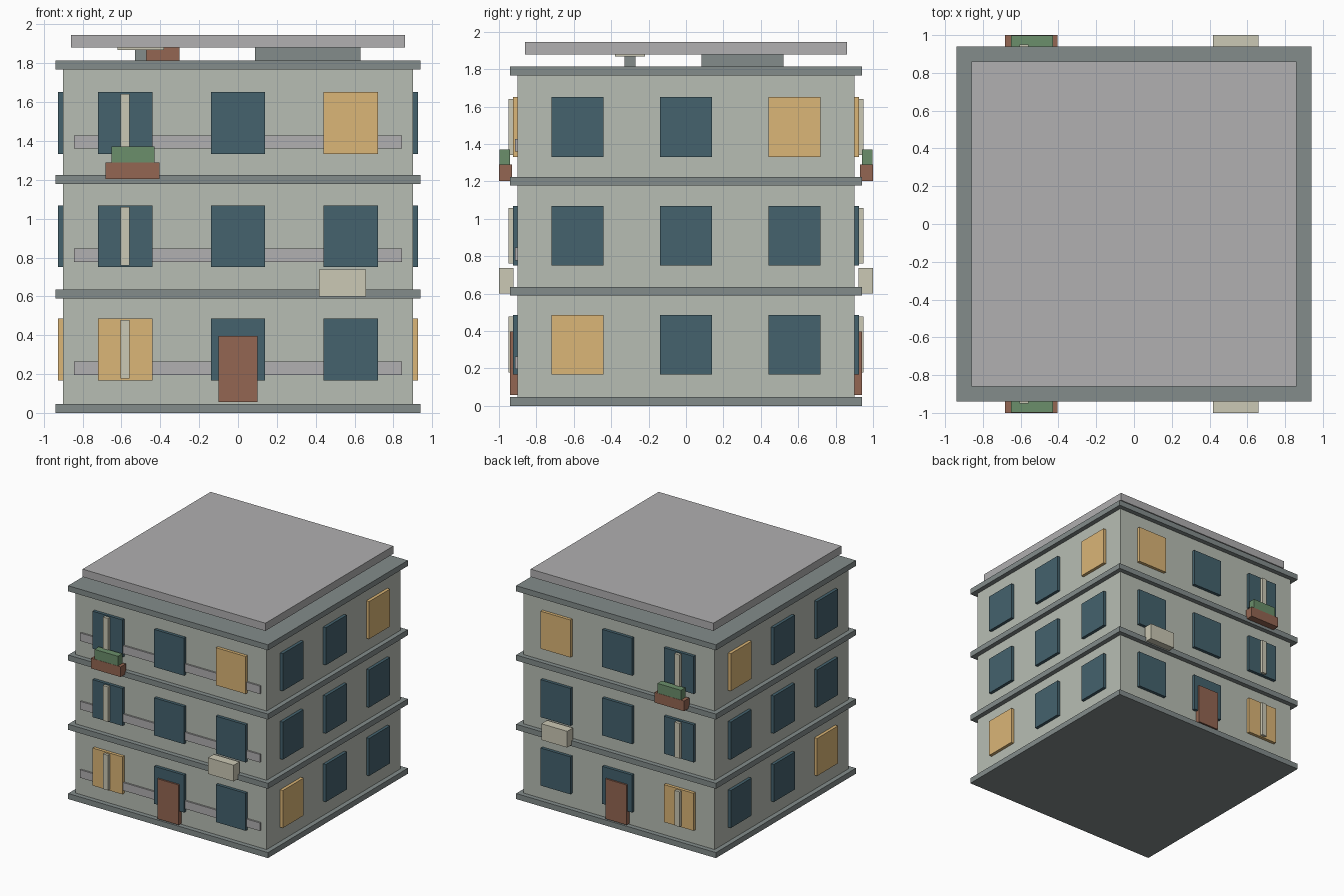
import bpy

if "Cube" in bpy.data.objects:
    bpy.data.objects.remove(bpy.data.objects["Cube"])


def material(name, r, g, b):
    m = bpy.data.materials.new(name)
    m.diffuse_color = tuple((c / 255) ** 2.2 for c in (r, g, b)) + (1,)
    m.use_nodes = True
    m.node_tree.nodes["Principled BSDF"].inputs["Base Color"].default_value = m.diffuse_color
    return m


WALL = material("pale_wall", 182, 188, 178)
TRIM = material("slate_trim", 130, 139, 138)
GREY = material("roof_grey", 175, 174, 175)
GLASS = material("dark_glass", 70, 98, 109)
LIT = material("lit_glass", 218, 180, 118)
BRICK = material("brick_brown", 146, 102, 83)
LEAF = material("leaf_green", 106, 141, 106)
CREAM = material("cream", 202, 199, 179)


def box(name, x, y, z, mat):
    """Box spanning the given (min, max) ranges."""
    bpy.ops.mesh.primitive_cube_add(
        size=1, location=[(r[0] + r[1]) / 2 for r in (x, y, z)])
    o = bpy.context.object
    o.name = name
    o.scale = [r[1] - r[0] for r in (x, y, z)]
    bpy.ops.object.transform_apply(location=False, rotation=False, scale=True)
    o.data.materials.append(mat)
    return o


def facade(name, x, depth, z, mat):
    """Part on the front wall, repeated on the back wall."""
    near, far = depth
    box("front_" + name, x, (-far, -near), z, mat)
    box("back_" + name, x, (near, far), z, mat)


FLOOR = 0.582

# Walls and the projecting floor slabs
box("walls", (-0.9, 0.9), (-0.9, 0.9), (0.02, 1.79), WALL)
for i in range(4):
    z = (i * 0.589, i * 0.589 + 0.047)
    box(f"floor_slab_{i}", (-0.94, 0.94), (-0.94, 0.94), z, TRIM)

# Windows on all four sides, mullions and front wall bands
for f in range(3):
    z = (0.168 + f * FLOOR, 0.487 + f * FLOOR)
    for c, mid in enumerate((-0.58, 0, 0.58)):
        mat = LIT if (f, c) in ((0, 0), (2, 2)) else GLASS
        span = (mid - 0.14, mid + 0.14)
        facade(f"window_{f}_{c}", span, (0.89, 0.926), z, mat)
        box(f"right_window_{f}_{c}", (0.89, 0.926), span, z, mat)
        box(f"left_window_{f}_{c}", (-0.926, -0.89), span, z, mat)
    facade(f"mullion_{f}", (-0.605, -0.558), (0.92, 0.949),
           (z[0] + 0.01, z[1] - 0.01), CREAM)
    box(f"front_band_{f}", (-0.845, 0.845), (-0.914, -0.89),
        (z[0] + 0.028, z[0] + 0.096), GREY)

# Doors, planters and air conditioners, front and back
facade("door", (-0.1, 0.1), (0.9, 0.94), (0.057, 0.397), BRICK)
facade("planter_box", (-0.682, -0.404), (0.93, 1.0), (1.203, 1.29), BRICK)
facade("planter_leaves", (-0.652, -0.43), (0.94, 0.998), (1.29, 1.372), LEAF)
facade("air_conditioner", (0.418, 0.66), (0.923, 1.0), (0.6, 0.738), CREAM)

# Raised roof slab and the rooftop equipment carrying it
box("roof_slab", (-0.86, 0.86), (-0.86, 0.86), (1.88, 1.946), GREY)
box("stair_housing", (0.088, 0.63), (0.083, 0.52), (1.81, 1.93), TRIM)
box("tank_post", (-0.53, -0.47), (-0.33, -0.27), (1.81, 1.87), TRIM)
box("tank", (-0.62, -0.38), (-0.38, -0.22), (1.868, 1.93), CREAM)
box("chimney", (-0.48, -0.3), (0.2, 0.38), (1.81, 1.93), BRICK)
